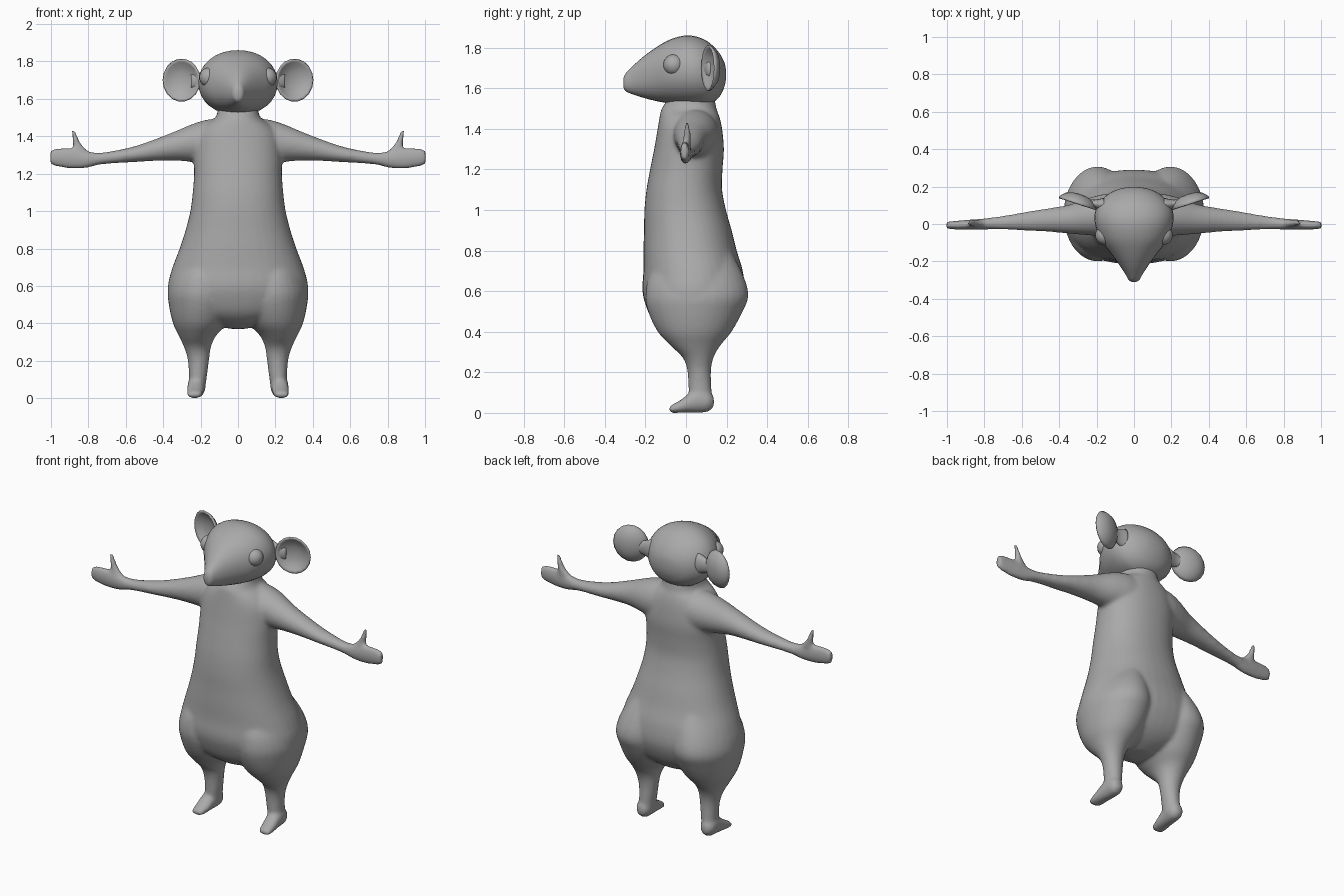
import bpy, bmesh, math
from mathutils import Vector

fur = bpy.data.materials.new("plain grey")
fur.diffuse_color = (0.4, 0.4, 0.4, 1)


def catmull(p, q, r, s, t):
    return 0.5 * (2*q + (r-p)*t + (2*p-5*q+4*r-s)*t*t + (3*q-p-3*r+s)*t**3)


def loft(bm, axis, rows, side=1, n=2.0, sides=32, steps=4):
    """Closed tube along an axis; each row is (position, a_min, a_max, b_min, b_max)."""
    rows = [rows[0]] + list(rows) + [rows[-1]]
    fine = []
    for i in range(1, len(rows) - 2):
        for k in range(steps):
            fine.append([catmull(*v, k / steps) for v in zip(*rows[i-1:i+3])])
    fine.append(rows[-1])
    rings = []
    for pos, a0, a1, b0, b1 in fine:
        ring = []
        for k in range(sides):
            t = 2 * math.pi * k / sides
            c, s = math.cos(t), math.sin(t)
            a = (a0+a1)/2 + (a1-a0)/2 * math.copysign(abs(c)**(2/n), c)
            b = (b0+b1)/2 + (b1-b0)/2 * math.copysign(abs(s)**(2/n), s)
            x, y, z = {'x': (pos, a, b), 'y': (a, pos, b), 'z': (a, b, pos)}[axis]
            ring.append(bm.verts.new((x * side, y, z)))
        rings.append(ring)
    for lo, hi in zip(rings, rings[1:]):
        for k in range(sides):
            j = (k + 1) % sides
            bm.faces.new((lo[k], lo[j], hi[j], hi[k]))
    bm.faces.new(rings[0])
    bm.faces.new(rings[-1])


def finish(bm, name):
    bmesh.ops.recalc_face_normals(bm, faces=bm.faces)
    for f in bm.faces:
        f.smooth = True
    me = bpy.data.meshes.new(name)
    bm.to_mesh(me)
    bm.free()
    me.materials.append(fur)
    ob = bpy.data.objects.new(name, me)
    bpy.context.collection.objects.link(ob)
    return ob


# Torso: pear shape with a short neck
bm = bmesh.new()
torso = [(0.37, -.04, .04, -.02, .10), (0.40, -.15, .15, -.10, .17),
         (0.45, -.28, .28, -.16, .23), (0.52, -.36, .36, -.195, .27),
         (0.60, -.375, .375, -.215, .29), (0.70, -.35, .35, -.21, .28),
         (0.80, -.312, .312, -.21, .25), (0.90, -.28, .28, -.207, .225),
         (1.00, -.255, .255, -.205, .197), (1.10, -.242, .242, -.195, .178),
         (1.20, -.235, .235, -.177, .18), (1.30, -.235, .235, -.157, .187),
         (1.40, -.22, .22, -.14, .178), (1.46, -.175, .175, -.13, .165),
         (1.50, -.12, .12, -.12, .15), (1.56, -.105, .105, -.08, .14)]
loft(bm, 'z', torso, n=2.2, sides=40)

# Legs, feet, arms, hands and thumbs, repeated on both sides
leg = [(0.04, .175, .265, .03, .125), (0.10, .168, .262, .013, .127),
       (0.20, .155, .268, .008, .123), (0.27, .145, .288, -.015, .135),
       (0.33, .12, .315, -.075, .168), (0.40, .06, .348, -.14, .225),
       (0.50, .02, .37, -.187, .28), (0.58, .015, .375, -.20, .308),
       (0.68, .02, .34, -.18, .282), (0.80, .04, .26, -.10, .22)]
foot = [(-.085, .215, .255, .005, .025), (-.07, .192, .272, 0, .04),
        (-.03, .185, .275, 0, .062), (.02, .18, .272, 0, .10),
        (.07, .175, .27, 0, .125), (.11, .178, .265, .005, .11),
        (.138, .20, .245, .03, .08)]
arm = [(0.08, -.07, .165, 1.24, 1.495), (0.16, -.065, .16, 1.25, 1.49),
       (0.24, -.06, .14, 1.262, 1.467), (0.34, -.052, .105, 1.27, 1.425),
       (0.45, -.042, .085, 1.268, 1.382), (0.55, -.037, .07, 1.262, 1.348),
       (0.65, -.032, .052, 1.256, 1.325), (0.74, -.03, .038, 1.248, 1.312),
       (0.80, -.03, .03, 1.232, 1.32), (0.87, -.03, .024, 1.226, 1.335),
       (0.94, -.03, .018, 1.232, 1.338), (0.985, -.027, .014, 1.242, 1.333),
       (1.003, -.025, .011, 1.25, 1.326)]
thumb = [(1.28, .79, .90, -.02, .022), (1.32, .80, .89, -.02, .024),
         (1.35, .83, .883, -.015, .024), (1.39, .853, .888, -.011, .022),
         (1.435, .872, .893, -.008, .015)]
for side in (1, -1):
    loft(bm, 'z', leg, side)
    loft(bm, 'y', foot, side)
    loft(bm, 'x', arm, side)
    loft(bm, 'z', thumb, side, sides=12)
body = finish(bm, "body")
mod = body.modifiers.new("blend", 'REMESH')
mod.mode = 'VOXEL'
mod.voxel_size = 0.011
mod.use_smooth_shade = True
mod = body.modifiers.new("soften", 'SMOOTH')
mod.factor = 0.5
mod.iterations = 8

# Head: egg with a pointed snout
bm = bmesh.new()
head = [(-.309, -.012, .012, 1.61, 1.645), (-.30, -.028, .028, 1.588, 1.67),
        (-.27, -.045, .045, 1.573, 1.702), (-.22, -.078, .078, 1.556, 1.748),
        (-.16, -.122, .122, 1.54, 1.793), (-.10, -.168, .168, 1.528, 1.83),
        (-.05, -.193, .193, 1.52, 1.85), (0, -.208, .208, 1.515, 1.86),
        (.05, -.211, .211, 1.513, 1.855), (.10, -.195, .195, 1.516, 1.835),
        (.14, -.162, .162, 1.535, 1.802), (.17, -.122, .122, 1.565, 1.765),
        (.19, -.07, .07, 1.61, 1.725), (.197, -.025, .025, 1.645, 1.69)]
loft(bm, 'y', head, n=2.1)
finish(bm, "head")

# Cupped ears: (radius, depth towards the back) from back to hollow front
cup = [(.015, .05), (.045, .046), (.08, .034), (.10, .016), (.112, 0), (.106, -.006),
       (.094, .002), (.07, .018), (.04, .028), (.01, .031)]
out = Vector((.95, .31, 0)).normalized()
back = Vector((-out.y, out.x, 0))
for side, label in ((1, "left"), (-1, "right")):
    bm = bmesh.new()
    rings = []
    for r, d in cup:
        ring = []
        for k in range(18):
            t = 2 * math.pi * k / 18
            p = Vector((.302, .112, 1.70)) + out * (r * .95 * math.cos(t)) \
                + back * d + Vector((0, 0, r * 1.03 * math.sin(t)))
            ring.append(bm.verts.new((p.x * side, p.y, p.z)))
        rings.append(ring)
    for lo, hi in zip(rings, rings[1:]):
        for k in range(18):
            j = (k + 1) % 18
            bm.faces.new((lo[k], lo[j], hi[j], hi[k]))
    bm.faces.new(rings[0])
    bm.faces.new(rings[-1])
    # Root joining the ear to the head
    loft(bm, 'x', [(.16, .07, .14, 1.63, 1.76), (.21, .085, .13, 1.65, 1.74),
                   (.25, .105, .135, 1.66, 1.73)], side, sides=16)
    finish(bm, label + "_ear")

    # Round eye half sunk in the head
    bm = bmesh.new()
    bmesh.ops.create_uvsphere(bm, u_segments=20, v_segments=12, radius=.052)
    bmesh.ops.translate(bm, verts=bm.verts, vec=(side * .155, -.06, 1.715))
    finish(bm, label + "_eye")
